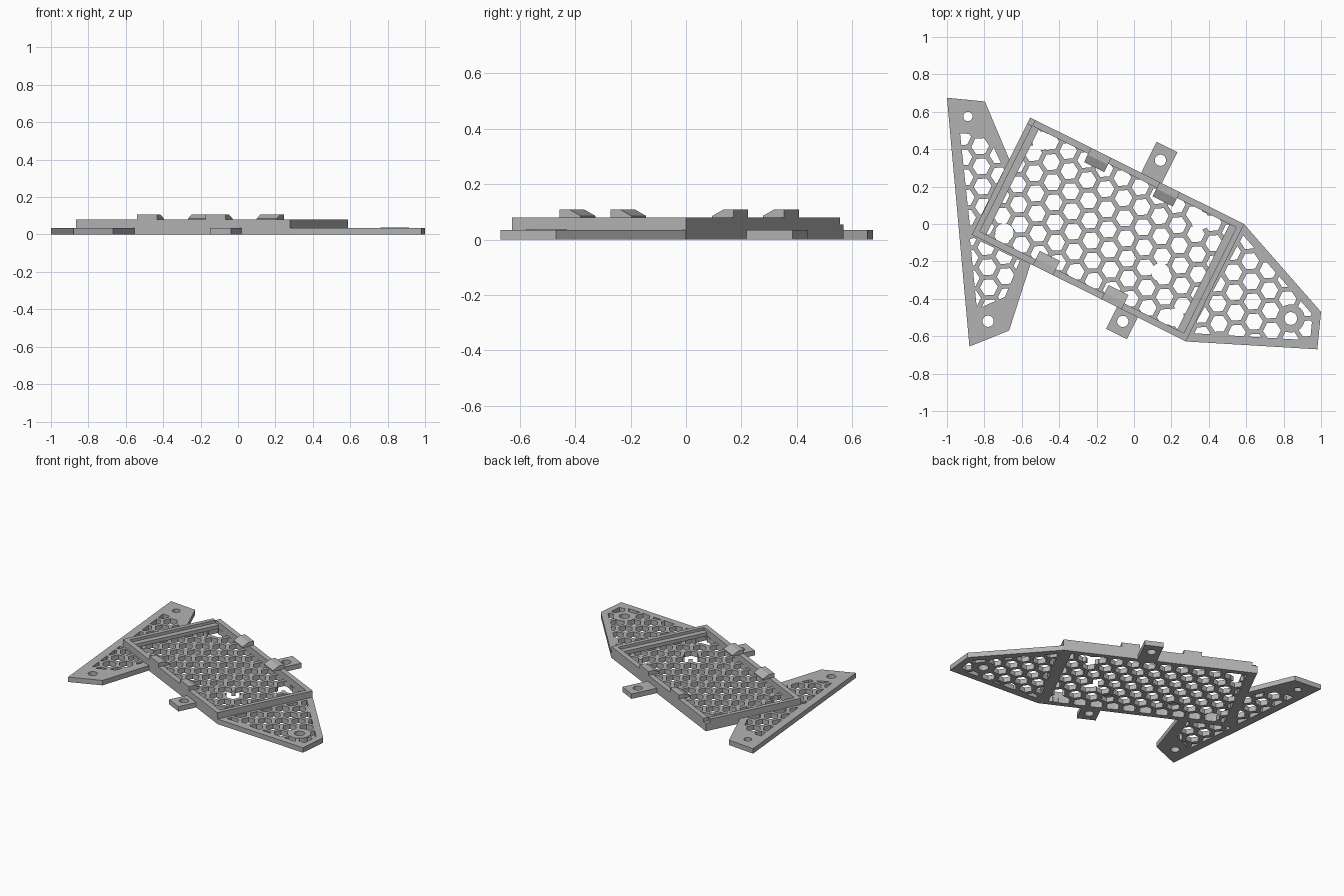
import bpy, bmesh, math
from mathutils import Vector, Matrix

if "Cube" in bpy.data.objects:
    bpy.data.objects.remove(bpy.data.objects["Cube"])

grey = bpy.data.materials.new("grey plastic")
grey.diffuse_color = (0.45, 0.45, 0.45, 1)
grey.use_nodes = True
grey.node_tree.nodes["Principled BSDF"].inputs["Base Color"].default_value = grey.diffuse_color

ANG = math.atan2(-0.57, 1.144)          # tray rotation about z
TRAY = Matrix.Translation((-0.139, -0.029, 0)) @ Matrix.Rotation(ANG, 4, 'Z')
L, W = 0.639, 0.35                      # tray half length and half width
T = 0.035                               # plate thickness


def to_world(u, v):
    p = TRAY @ Vector((u, v, 0))
    return (p.x, p.y)


def add_prism(bm, pts, z0, z1):
    area = sum(a[0] * b[1] - b[0] * a[1] for a, b in zip(pts, pts[1:] + pts[:1]))
    if area < 0:
        pts = pts[::-1]
    lo = [bm.verts.new((x, y, z0)) for x, y in pts]
    hi = [bm.verts.new((x, y, z1)) for x, y in pts]
    bm.faces.new(lo[::-1])
    bm.faces.new(hi)
    n = len(pts)
    for i in range(n):
        j = (i + 1) % n
        bm.faces.new((lo[i], lo[j], hi[j], hi[i]))


def prisms(name, polys, z0, z1):
    bm = bmesh.new()
    for p in polys:
        add_prism(bm, list(p), z0, z1)
    me = bpy.data.meshes.new(name)
    bm.to_mesh(me)
    bm.free()
    me.materials.append(grey)
    ob = bpy.data.objects.new(name, me)
    bpy.context.collection.objects.link(ob)
    return ob


def circle(x, y, r, n=32):
    return [(x + r * math.cos(2 * math.pi * i / n), y + r * math.sin(2 * math.pi * i / n))
            for i in range(n)]


def rect(u0, u1, v0, v1):
    return [to_world(u, v) for u, v in ((u0, v0), (u1, v0), (u1, v1), (u0, v1))]


def cut(ob, polys):
    cutter = prisms("cutter", polys, -0.1, 0.2)
    cutter.hide_render = True
    m = ob.modifiers.new("cut", 'BOOLEAN')
    m.operation, m.solver, m.object = 'DIFFERENCE', 'EXACT', cutter
    bpy.context.view_layer.objects.active = ob
    bpy.ops.object.modifier_apply(modifier="cut")
    bpy.data.objects.remove(cutter)


def signed_area(p):
    return 0.5 * sum(a[0] * b[1] - b[0] * a[1] for a, b in zip(p, p[1:] + p[:1]))


def clip(poly, window):
    # trim a polygon to a convex counter-clockwise window
    for a, b in zip(window, window[1:] + window[:1]):
        def side(p):
            return (b[0] - a[0]) * (p[1] - a[1]) - (b[1] - a[1]) * (p[0] - a[0])
        out = []
        for p, q in zip(poly, poly[1:] + poly[:1]):
            sp, sq = side(p), side(q)
            if sp >= 0:
                out.append(p)
            if (sp > 0 > sq) or (sp < 0 < sq):
                t = sp / (sp - sq)
                out.append((p[0] + t * (q[0] - p[0]), p[1] + t * (q[1] - p[1])))
        poly = out
        if len(poly) < 3:
            return []
    return poly


def honeycomb(window, pitch=0.108, flat=0.083):
    if signed_area(window) < 0:
        window = window[::-1]
    r = flat / math.sqrt(3)
    cells = []
    for j in range(-22, 23):
        for i in range(-22, 23):
            u = (i + 0.5 * (j % 2)) * pitch
            v = j * pitch * math.sqrt(3) / 2
            hexa = [to_world(u + r * math.cos(math.radians(30 + 60 * k)),
                             v + r * math.sin(math.radians(30 + 60 * k))) for k in range(6)]
            c = clip(hexa, window)
            if c and signed_area(c) > 0.0005:
                cells.append(c)
    return cells


# tray floor with honeycomb and irregular clearance holes
floor = prisms("tray_floor", [rect(-L, L, -W, W)], 0, T)
cut(floor, honeycomb(rect(-0.58, 0.58, -0.315, 0.315)))
cut(floor, [circle(*to_world(u, v), 0.05, 14) for u, v in
            ((-0.53, 0.265), (-0.488, -0.262), (0.42, 0.262), (0.353, -0.08), (0.53, -0.262))])

# tray walls, with inner ledges on the short ends and a low corner
prisms("long_walls", [rect(-L, L, -W, -W + 0.035), rect(-L + 0.03, L, W - 0.035, W)], T, 0.08)
prisms("end_walls", [rect(-L, -L + 0.03, -W + 0.035, W - 0.035),
                     rect(L - 0.03, L, -W + 0.035, W - 0.035)], T, 0.08)
prisms("low_corner", [rect(-L, -L + 0.03, W - 0.035, W)], T, 0.055)
prisms("end_ledges", [rect(s * 0.59 - 0.02, s * 0.59 + 0.02, -W + 0.035, W - 0.035)
                      for s in (-1, 1)], T, 0.06)

# snap clips: wedge profile extruded along the long walls
for side in (-1, 1):
    bm = bmesh.new()
    prof = [(W, 0.078), (W, 0.108), (W - 0.04, 0.108), (W - 0.085, 0.085), (W - 0.085, 0.078)]
    for u in (-0.215, 0.195):
        a = [bm.verts.new(TRAY @ Vector((u - 0.06, side * v, z))) for v, z in prof]
        b = [bm.verts.new(TRAY @ Vector((u + 0.06, side * v, z))) for v, z in prof]
        bm.faces.new(a)
        bm.faces.new(b[::-1])
        for i in range(5):
            j = (i + 1) % 5
            bm.faces.new((a[j], a[i], b[i], b[j]))
    bmesh.ops.recalc_face_normals(bm, faces=bm.faces)
    me = bpy.data.meshes.new("snap_clips")
    bm.to_mesh(me)
    bm.free()
    me.materials.append(grey)
    bpy.context.collection.objects.link(bpy.data.objects.new("snap_clips", me))

# screw tabs on the long sides
for name, u, v0, v1, vh in (("back_tab", 0.086, W - 0.02, 0.535, 0.456),
                            ("front_tab", 0.29, -0.48, -W + 0.02, -0.405)):
    tab = prisms(name, [rect(u - 0.062, u + 0.062, v0, v1)], 0, T)
    cut(tab, [circle(*to_world(u, vh), 0.03)])

# left wing plate, wrapping the tray's left corner
left = prisms("left_wing", [[(-1, 0.675), (-0.797, 0.655), (-0.66, 0.33), (-0.85, -0.06),
                             (-0.55, -0.205), (-0.668, -0.57), (-0.88, -0.655)]], 0, T)
cut(left, honeycomb([(-0.93, 0.485), (-0.78, 0.475), (-0.695, 0.29), (-0.872, -0.06)])
    + honeycomb([(-0.877, -0.08), (-0.855, -0.075), (-0.61, -0.195), (-0.69, -0.39),
                 (-0.84, -0.455)])
    + [circle(-0.888, 0.575, 0.025), circle(-0.78, -0.52, 0.03)])

# right wing plate with round boss
hole = circle(0.838, -0.505, 0.034)
right = prisms("right_wing", [[(0.58, 0), (0.588, 0), (1, -0.47), (0.98, -0.67),
                               (0.278, -0.628), (0.27, -0.615)]], 0, T)
cut(right, honeycomb([(0.583, -0.06), (0.955, -0.485), (0.942, -0.622), (0.302, -0.583)]))
cut(right, [hole])
boss = prisms("wing_boss", [circle(0.838, -0.505, 0.075)], 0, T + 0.002)
cut(boss, [hole])
